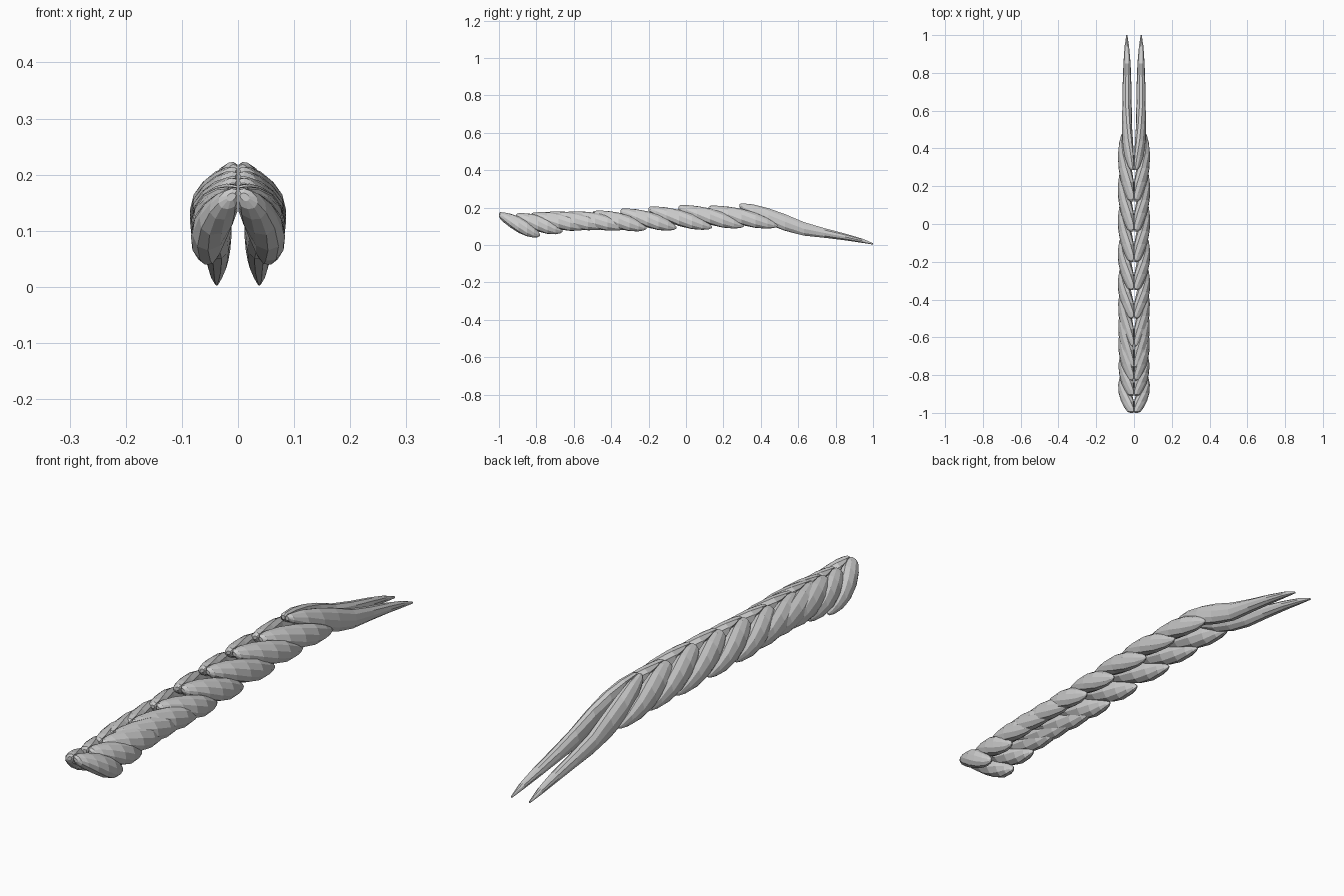
import bpy, bmesh, math

old = bpy.data.objects.get("Cube")
if old:
    bpy.data.objects.remove(old, do_unlink=True)

grey = bpy.data.materials.new("pale_grey")
grey.use_nodes = True
colour = (0.6, 0.6, 0.6, 1)
grey.diffuse_color = colour
grey.node_tree.nodes["Principled BSDF"].inputs["Base Color"].default_value = colour

SIDES = 10


def lobe(name, rings, side):
    """Loft tilted ellipses: each ring is (y, x, z, thickness, breadth, tilt)."""
    bm = bmesh.new()
    loops = []
    for y, x, z, thick, broad, tilt in rings:
        c, s = math.cos(tilt), math.sin(tilt)
        loop = []
        for i in range(SIDES):
            a = math.tau * i / SIDES
            u, v = thick * math.cos(a), broad * math.sin(a)
            px = max(x + u * c - v * s, 0.001)
            loop.append(bm.verts.new((side * px, y, z + u * s + v * c)))
        loops.append(loop)
    for a, b in zip(loops, loops[1:]):
        for i in range(SIDES):
            j = (i + 1) % SIDES
            bm.faces.new((a[i], a[j], b[j], b[i]))
    bm.faces.new(loops[0])
    bm.faces.new(loops[-1])
    bmesh.ops.recalc_face_normals(bm, faces=bm.faces)
    mesh = bpy.data.meshes.new(name)
    bm.to_mesh(mesh)
    bm.free()
    mesh.materials.append(grey)
    bpy.context.collection.objects.link(bpy.data.objects.new(name, mesh))


# Fullness of a lobe along its length
swell = [(0, .2), (.03, .5), (.12, .72), (.28, .92), (.48, 1), (.68, .92), (.85, .66), (.95, .36), (1, .08)]


def swept_rings(y0, top, y1, low, reach):
    rings = []
    z0, z1 = top - 0.022, low + 0.012
    for t, f in swell:
        x = 0.012 + reach * math.sin(min(t * 1.25, 1) * math.pi / 2)
        z = z0 + (z1 - z0) * t
        tilt = math.radians(58 - 75 * t)
        rings.append((y0 + (y1 - y0) * t, x, z, 0.033 * f, 0.045 * f, tilt))
    return rings


# Overlapping lobes: front y, top z, back y, low z, sideways reach
layers = [
    (-1.0, .182, -.78, .04, .043), (-.91, .175, -.66, .062, .041),
    (-.83, .177, -.52, .085, .042), (-.765, .18, -.41, .088, .042),
    (-.65, .182, -.31, .084, .043), (-.5, .188, -.21, .078, .045),
    (-.35, .2, -.05, .08, .045), (-.2, .212, .14, .083, .045),
    (-.04, .22, .31, .09, .045), (.12, .216, .49, .09, .044),
]

# Long trailing pair at the back
trailing = [
    (.285, .008, .21, .008, .008, .8), (.3, .014, .206, .014, .018, .6),
    (.36, .026, .185, .022, .034, .5), (.44, .034, .153, .027, .045, .3),
    (.53, .037, .12, .026, .046, .15), (.63, .037, .086, .025, .038, 0),
    (.74, .037, .064, .023, .027, 0), (.85, .037, .043, .019, .019, 0),
    (.94, .038, .023, .012, .012, 0), (1.0, .038, .006, .003, .004, 0),
]

for side, label in ((1, "left"), (-1, "right")):
    for n, layer in enumerate(layers, 1):
        lobe(f"{label}_lobe_{n}", swept_rings(*layer), side)
    lobe(f"{label}_trailing_lobe", trailing, side)
